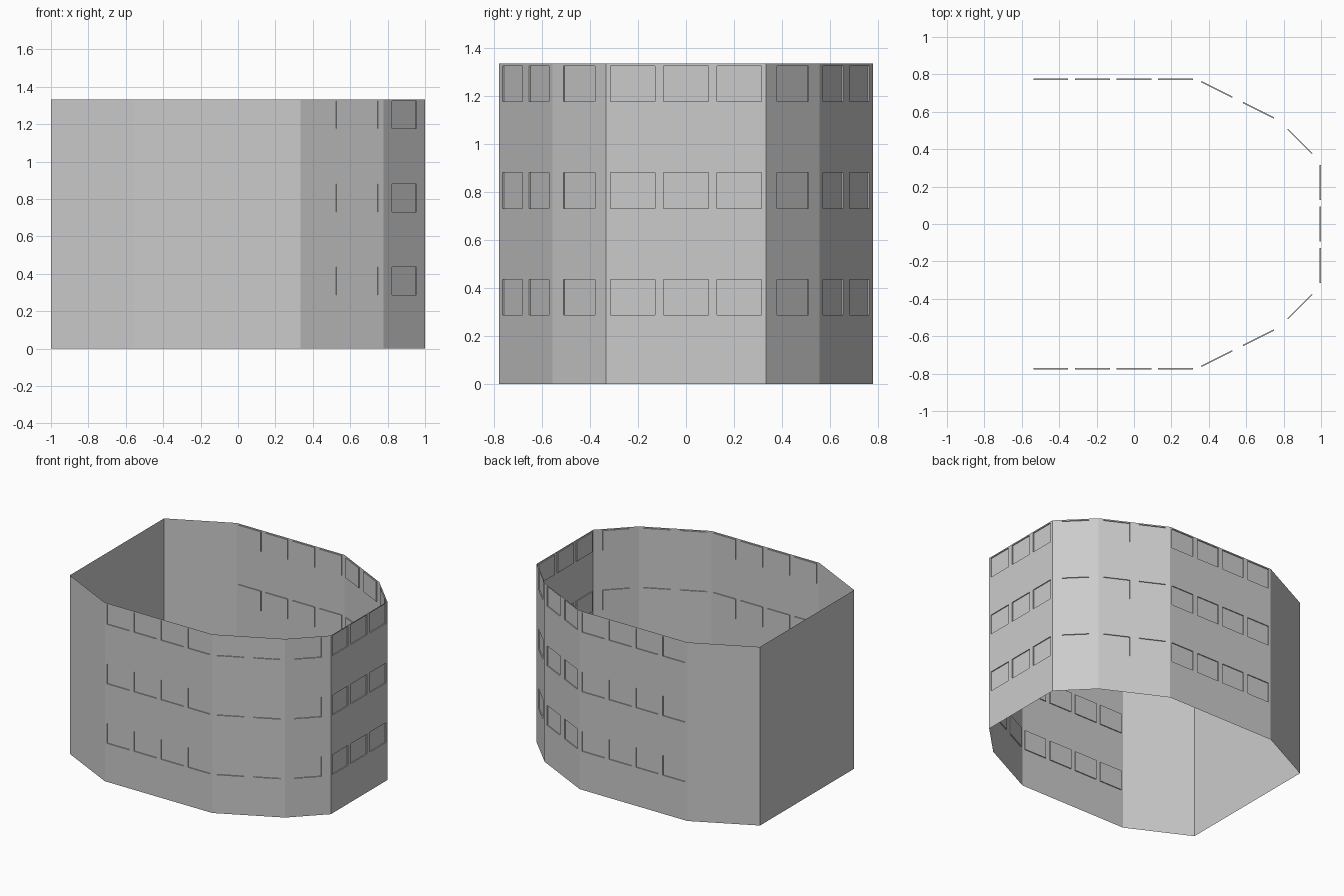
import bpy, bmesh
from mathutils import Vector

if "Cube" in bpy.data.objects:
    bpy.data.objects.remove(bpy.data.objects["Cube"])

N = 1 / 9                      # plan module
STOREY, STOREYS = 4 * N, 3
WIN_W, WIN_H = 5 / 27, 4 / 27  # window opening
WIN_TOP = 0.009                # gap from window head to storey top
DEPTH = 0.007                  # window recess

# Half plan (front side, left to right); the back half mirrors it
half = [(-9, -5), (-5, -7), (3, -7), (7, -5), (9, -3)]
plan = [Vector((x * N, y * N, 0)) for x, y in half]
plan += [Vector((p.x, -p.y, 0)) for p in reversed(plan)]
# Number of windows along each wall segment
counts = [0, 4, 2, 1, 3, 1, 2, 4, 0, 0]

# Horizontal cut heights shared by all walls
zs = [0]
for s in range(1, STOREYS + 1):
    head = s * STOREY - WIN_TOP
    zs += [head - WIN_H, head]
zs.append(STOREY * STOREYS)

bm = bmesh.new()
windows = []


def wall(a, b, n):
    """Flat wall from a to b with n window columns."""
    length = (b - a).length
    us = [0]
    for i in range(n):
        mid = (i + 0.5) * length / n
        us += [mid - WIN_W / 2, mid + WIN_W / 2]
    us.append(length)
    d = (b - a).normalized()
    grid = [[bm.verts.new(a + d * u + Vector((0, 0, z))) for z in zs] for u in us]
    for i in range(len(us) - 1):
        for j in range(len(zs) - 1):
            f = bm.faces.new((grid[i][j], grid[i + 1][j], grid[i + 1][j + 1], grid[i][j + 1]))
            if i % 2 and j % 2:
                windows.append(f)


for k, n in enumerate(counts):
    wall(plan[k], plan[(k + 1) % len(plan)], n)

# Recess the windows, then weld the wall corners
bm.normal_update()
bmesh.ops.inset_individual(bm, faces=windows, thickness=0, depth=-DEPTH)
bmesh.ops.remove_doubles(bm, verts=bm.verts[:], dist=0.0005)

mesh = bpy.data.meshes.new("building_wall")
bm.to_mesh(mesh)
bm.free()
bpy.context.collection.objects.link(bpy.data.objects.new("building_wall", mesh))
